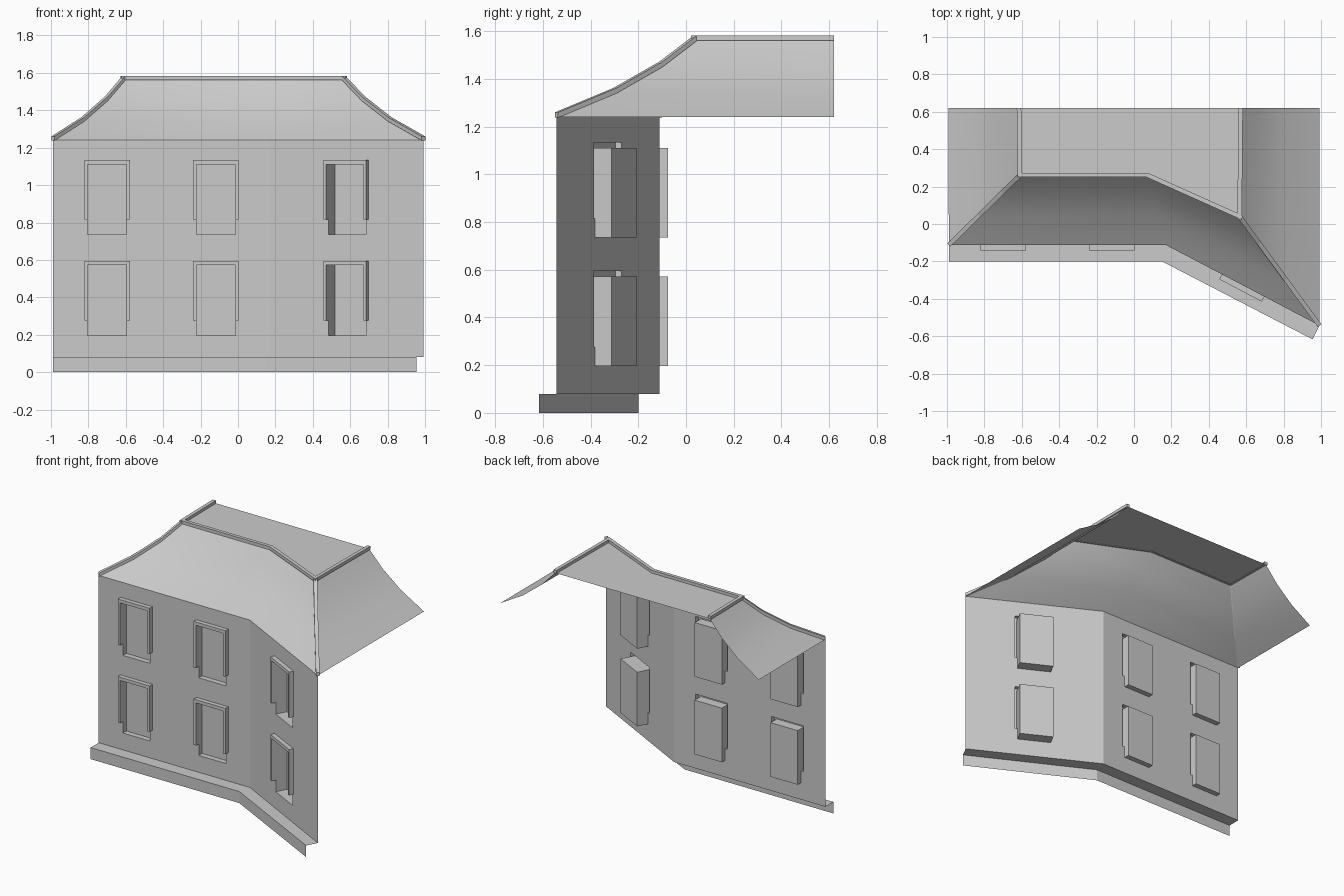
import bpy, bmesh
from mathutils import Vector

if "Cube" in bpy.data.objects:
    bpy.data.objects.remove(bpy.data.objects["Cube"])

EAVE = 1.24
WALL = [(-0.99, -0.112), (0.17, -0.112), (0.992, -0.543)]
PLINTH = [(-0.99, -0.2), (0.15, -0.2), (0.955, -0.617)]


def make(name, quads, smooth=False):
    """Mesh object from a list of polygons, with shared corners welded."""
    bm = bmesh.new()
    for q in quads:
        bm.faces.new([bm.verts.new(p) for p in q])
    bmesh.ops.remove_doubles(bm, verts=bm.verts, dist=0.0005)
    bmesh.ops.recalc_face_normals(bm, faces=bm.faces)
    mesh = bpy.data.meshes.new(name)
    bm.to_mesh(mesh)
    bm.free()
    ob = bpy.data.objects.new(name, mesh)
    bpy.context.collection.objects.link(ob)
    if smooth:
        bpy.ops.object.select_all(action='DESELECT')
        ob.select_set(True)
        bpy.context.view_layer.objects.active = ob
        bpy.ops.object.shade_smooth_by_angle()
    return ob


def strip(a, b):
    """Quads bridging two rows of points."""
    return [(a[i], a[i + 1], b[i + 1], b[i]) for i in range(len(a) - 1)]


def at(points, z):
    return [Vector((x, y, z)) for x, y in points]


# Wall panels with window holes, recesses and hoods
Z_ROWS = (0.197, 0.735)            # sill heights
ARM, TOP, HOOD = 0.08, 0.375, 0.398  # heights above the sill
OUT = 0.03                         # hood projection


def facade(name, start, end, windows, half_in, half_out, depth):
    o = Vector((*start, 0))
    d = Vector((*end, 0)) - o
    length = d.length
    d.normalize()
    inward = Vector((-d.y, d.x, 0))

    def P(u, z, k=0):
        return o + d * u + inward * k + Vector((0, 0, z))

    def rect(u0, u1, z0, z1, k=0):
        return (P(u0, z0, k), P(u1, z0, k), P(u1, z1, k), P(u0, z1, k))

    def hole(u, z):
        for w in windows:
            for s in Z_ROWS:
                if abs(u - w) < half_in and s < z < s + HOOD:
                    return True
                if abs(u - w) < half_out and s + ARM < z < s + HOOD:
                    return True
        return False

    us = sorted([0, length] + [w + h for w in windows
                for h in (-half_out, -half_in, half_in, half_out)])
    zs = sorted([0.08, EAVE] + [s + h for s in Z_ROWS for h in (0, ARM, TOP, HOOD)])
    quads = [rect(u0, u1, z0, z1) for u0, u1 in zip(us, us[1:])
             for z0, z1 in zip(zs, zs[1:]) if not hole((u0 + u1) / 2, (z0 + z1) / 2)]
    make(name + "_wall", quads)

    recess, hoods = [], []
    for w in windows:
        a, b, A, B = w - half_in, w + half_in, w - half_out, w + half_out
        for s in Z_ROWS:
            loop = [(a, s), (b, s), (b, s + TOP), (a, s + TOP), (a, s)]
            recess.append(rect(a, b, s, s + TOP, depth))
            recess += strip([P(*p) for p in loop], [P(*p, depth) for p in loop])
            outer = [(A, s + ARM), (A, s + HOOD), (B, s + HOOD), (B, s + ARM)]
            inner = [(a, s + ARM), (a, s + TOP), (b, s + TOP), (b, s + ARM)]
            hoods += strip([P(*p, -OUT) for p in outer], [P(*p, -OUT) for p in inner])
            ring = outer + inner[::-1] + outer[:1]
            hoods += strip([P(*p) for p in ring], [P(*p, -OUT) for p in ring])
    make(name + "_window_recesses", recess)
    make(name + "_window_hoods", hoods)


facade("front", WALL[0], WALL[1], [0.29, 0.872], 0.104, 0.122, 0.037)
facade("wing", WALL[1], WALL[2], [0.467], 0.113, 0.128, 0.078)

# Plinth: ledge and front face
make("plinth", strip(at(WALL, 0.08), at(PLINTH, 0.08))
     + strip(at(PLINTH, 0.08), at(PLINTH, 0)))

# Flared roof: eave line blended towards the deck edge
BACK = 0.62
eave = [(-0.992, BACK)] + WALL + [(0.992, BACK)]
deck = [(-0.615, BACK), (-0.61, 0.262), (0.07, 0.262), (0.565, 0.04), (0.57, BACK)]
PROFILE = [(0, EAVE), (0.42, 1.342), (0.75, 1.452), (1, 1.563)]
rows = [[Vector((*Vector(e).lerp(Vector(t), f), z)) for e, t in zip(eave, deck)]
        for f, z in PROFILE]
slopes = [q for r0, r1 in zip(rows, rows[1:]) for q in strip(r0, r1)]
make("roof_slopes", slopes, smooth=True)
make("roof_deck", [rows[-1]])


# Raised trim along the hips and around the deck
def trim(name, path, half=0.012, low=-0.002, high=0.02):
    rings = []
    for i, p in enumerate(path):
        dirs = []
        if i > 0:
            dirs.append((p - path[i - 1]).to_2d().normalized())
        if i < len(path) - 1:
            dirs.append((path[i + 1] - p).to_2d().normalized())
        t = sum(dirs, Vector((0, 0))).normalized()
        h = half / max(t.dot(dirs[0]), 0.4)
        side = Vector((-t.y, t.x, 0)) * h
        lo, hi = Vector((0, 0, low)), Vector((0, 0, high))
        ring = [p - side + lo, p + side + lo, p + side + hi, p - side + hi]
        rings.append(ring + ring[:1])
    quads = [q for a, b in zip(rings, rings[1:]) for q in strip(a, b)]
    make(name, quads + [rings[0][:4], rings[-1][:4]])


trim("deck_trim", rows[-1])
trim("left_hip_trim", [r[1] for r in rows])
trim("right_hip_trim", [r[3] for r in rows])
